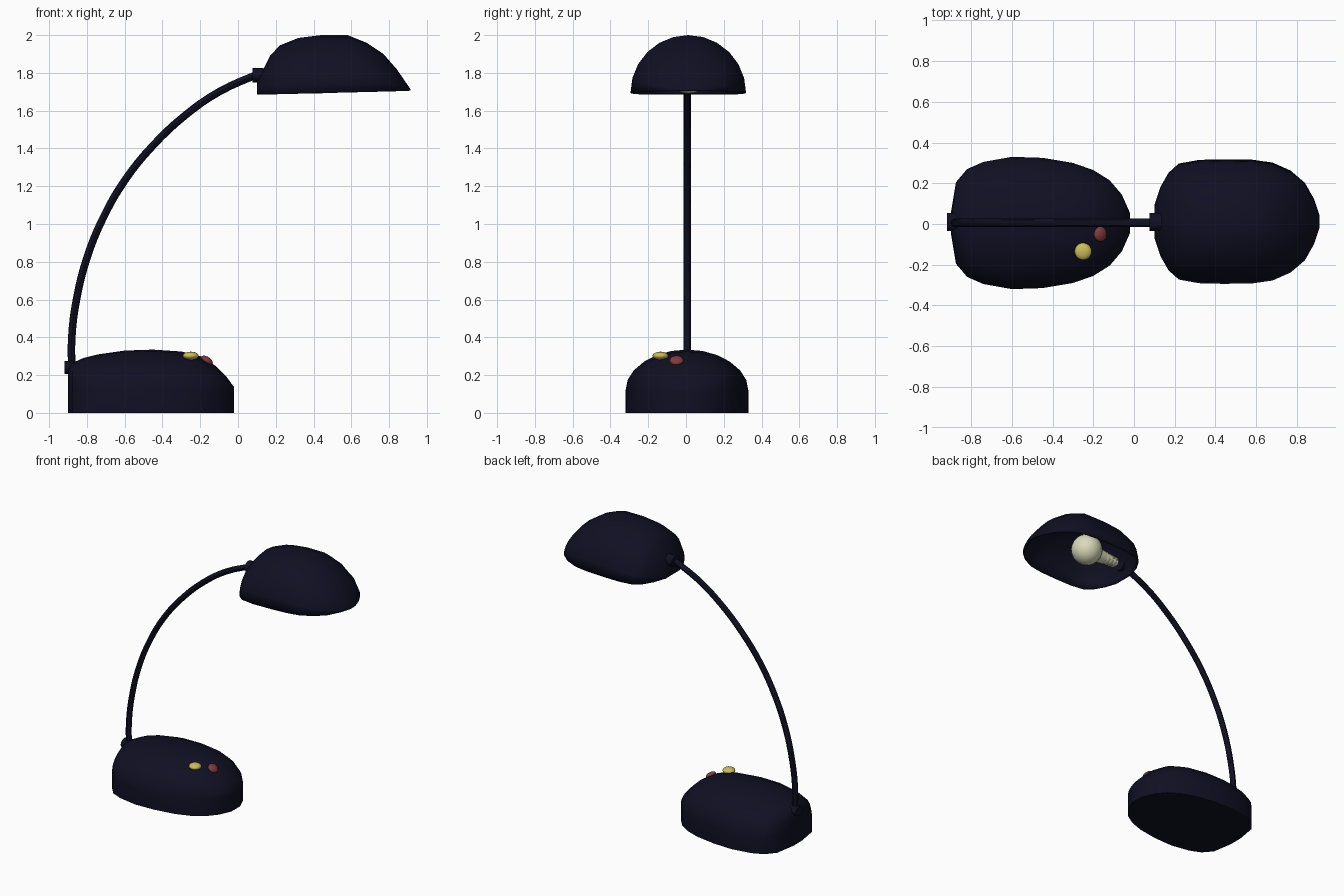
import bpy, bmesh, math
from mathutils import Vector

if "Cube" in bpy.data.objects:
    bpy.data.objects.remove(bpy.data.objects["Cube"], do_unlink=True)


def material(name, r, g, b):
    m = bpy.data.materials.new(name)
    m.use_nodes = True
    m.diffuse_color = (r, g, b, 1)
    m.node_tree.nodes["Principled BSDF"].inputs["Base Color"].default_value = (r, g, b, 1)
    return m


navy = material("dark navy", 0.005, 0.005, 0.017)
yellow = material("yellow", 0.60, 0.50, 0.11)
red = material("dull red", 0.22, 0.045, 0.045)
cream = material("cream glass", 0.70, 0.70, 0.50)


def finish(obj, mat, angle=45):
    obj.data.materials.append(mat)
    bpy.ops.object.select_all(action='DESELECT')
    obj.select_set(True)
    bpy.context.view_layer.objects.active = obj
    bpy.ops.object.shade_smooth_by_angle(angle=math.radians(angle))
    return obj


def dome(name, stations, y0, floor, wall, closed, mat, arc=12):
    """Loft arched sections; each station is (x, half width, ridge height)."""
    bm = bmesh.new()
    rings = []
    for x, w, h in stations:
        z0 = floor(x)
        pts = [(w, z0)] if wall else []
        for i in range(arc + 1):
            a = math.pi * i / arc
            pts.append((w * math.cos(a), z0 + wall + (h - z0 - wall) * math.sin(a)))
        if wall:
            pts.append((-w, z0))
        rings.append([bm.verts.new((x, y0 + y, z)) for y, z in pts])
    n = len(rings[0])
    for a, b in zip(rings, rings[1:]):
        for i in range(n if closed else n - 1):
            j = (i + 1) % n
            bm.faces.new((a[i], a[j], b[j], b[i]))
    bm.faces.new(rings[0])
    bm.faces.new(rings[-1])
    bmesh.ops.recalc_face_normals(bm, faces=bm.faces)
    me = bpy.data.meshes.new(name)
    bm.to_mesh(me)
    bm.free()
    obj = bpy.data.objects.new(name, me)
    bpy.context.collection.objects.link(obj)
    return finish(obj, mat)


def ball(name, loc, size, mat, tilt=0):
    bpy.ops.mesh.primitive_uv_sphere_add(segments=20, ring_count=12, radius=1,
                                         location=loc, rotation=(0, tilt, 0))
    obj = bpy.context.object
    obj.name = name
    obj.scale = size
    return finish(obj, mat)


def rod(name, x1, x2, r1, r2, y, z, mat, sides=16, squash=1):
    """Tapered cylinder along x."""
    bpy.ops.mesh.primitive_cone_add(vertices=sides, radius1=r1, radius2=r2, depth=x2 - x1,
                                    location=((x1 + x2) / 2, y, z),
                                    rotation=(0, math.pi / 2, 0))
    obj = bpy.context.object
    obj.name = name
    obj.scale.x = squash
    return finish(obj, mat)


# Weighted foot with rounded top
dome("base", [(-0.9, 0.05, 0.25), (-0.875, 0.2, 0.265), (-0.82, 0.265, 0.29),
              (-0.74, 0.3, 0.31), (-0.6, 0.325, 0.33), (-0.45, 0.32, 0.335),
              (-0.3, 0.295, 0.325), (-0.2, 0.26, 0.3), (-0.12, 0.21, 0.25),
              (-0.06, 0.14, 0.19), (-0.02, 0.05, 0.135)],
     0.005, lambda x: 0, 0.12, True, navy)

# Hollow shade, open underneath
shade = dome("shade", [(0.1, 0.08, 1.755), (0.13, 0.17, 1.81), (0.17, 0.24, 1.89),
                       (0.22, 0.285, 1.945), (0.32, 0.303, 1.985), (0.44, 0.306, 2.0),
                       (0.58, 0.304, 2.0), (0.68, 0.29, 1.96), (0.77, 0.25, 1.9),
                       (0.84, 0.19, 1.82), (0.885, 0.11, 1.755), (0.912, 0.03, 1.715)],
             0.012, lambda x: 1.683 + 0.025 * x, 0, False, navy)
solid = shade.modifiers.new("wall", 'SOLIDIFY')
solid.thickness = 0.01
solid.offset = -1

# Curved arm
path = [(-0.88, 0.22), (-0.88, 0.4), (-0.855, 0.6), (-0.8, 0.82), (-0.715, 1.03),
        (-0.6, 1.23), (-0.455, 1.41), (-0.28, 1.575), (-0.1, 1.7), (0.12, 1.8)]
curve = bpy.data.curves.new("arm", 'CURVE')
curve.dimensions = '3D'
curve.bevel_depth = 0.02
curve.bevel_resolution = 2
curve.use_fill_caps = True
spline = curve.splines.new('BEZIER')
spline.resolution_u = 4
spline.bezier_points.add(len(path) - 1)
for p, (x, z) in zip(spline.bezier_points, path):
    p.co = (x, 0.006, z)
    p.handle_left_type = p.handle_right_type = 'AUTO'
arm = bpy.data.objects.new("arm", curve)
bpy.context.collection.objects.link(arm)
bpy.ops.object.select_all(action='DESELECT')
arm.select_set(True)
bpy.context.view_layer.objects.active = arm
bpy.ops.object.convert(target='MESH')
finish(bpy.context.object, navy)

# Joints at both ends of the arm
rod("base_joint", -0.918, -0.86, 0.045, 0.045, 0.01, 0.24, navy, squash=0.75)
rod("shade_joint", 0.077, 0.135, 0.045, 0.045, 0.01, 1.787, navy, squash=0.85)

# Buttons
ball("yellow_button", (-0.25, -0.135, 0.302), (0.042, 0.042, 0.022), yellow)
ball("red_button", (-0.165, -0.05, 0.277), (0.036, 0.037, 0.02), red, math.radians(35))

# Bulb, neck and screw rings
ball("bulb", (0.43, 0.012, 1.797), (0.107, 0.107, 0.107), cream)
rod("bulb_neck", 0.17, 0.36, 0.028, 0.055, 0.012, 1.79, cream)
for i in range(4):
    x = 0.18 + 0.03 * i
    rod("screw_ring", x, x + 0.012, 0.036 + 0.003 * i, 0.036 + 0.003 * i, 0.012, 1.79, cream)
